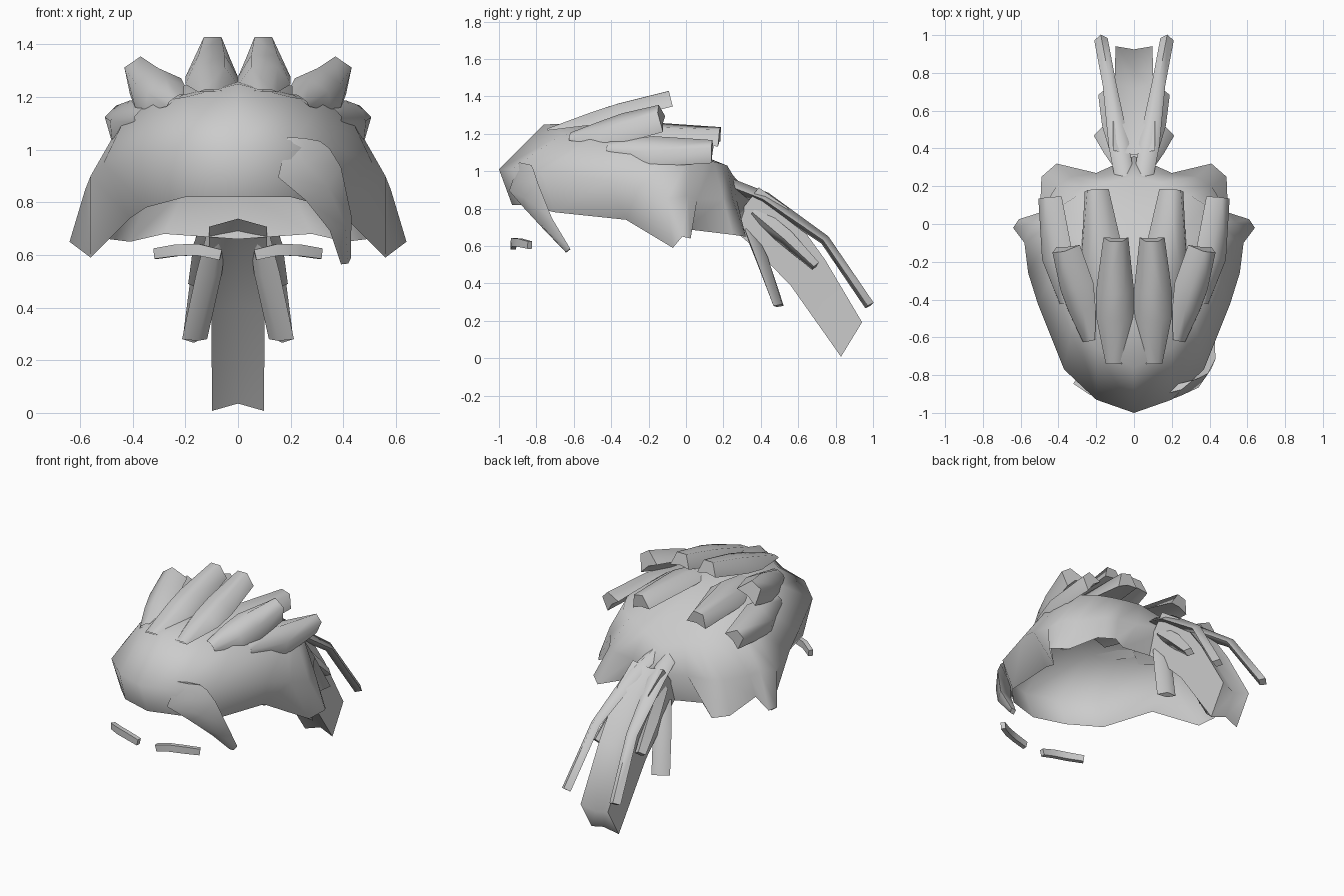
import bpy, bmesh
from math import radians
from mathutils import Vector, Matrix

if "Cube" in bpy.data.objects:
    bpy.data.objects.remove(bpy.data.objects["Cube"])

WEDGE = [(-1, -.7), (0, -.45), (1, -.7), (.5, 1), (-.5, 1)]
NOTCHED = [(-1, -1), (0, -.7), (1, -1), (1, 1), (0, .7), (-1, 1)]
DIAMOND = [(-1, 0), (-.1, -.8), (1, 0), (-.1, 1)]
BOX = [(-1, -1), (1, -1), (1, 1), (-1, 1)]


def finish(name, bm, mirror, angle):
    bmesh.ops.recalc_face_normals(bm, faces=bm.faces)
    me = bpy.data.meshes.new(name)
    bm.to_mesh(me)
    bm.free()
    ob = bpy.data.objects.new(name, me)
    bpy.context.collection.objects.link(ob)
    if mirror:
        m = ob.modifiers.new("Mirror", 'MIRROR')
        m.merge_threshold = 0.002
    bpy.ops.object.select_all(action='DESELECT')
    ob.select_set(True)
    bpy.context.view_layer.objects.active = ob
    bpy.ops.object.shade_smooth_by_angle(angle=radians(angle))
    return ob


def lock(name, stations, section, roll=0, side=None, mirror=True, angle=78,
         closed=False, end_up=None):
    """Loft a section along stations (x, y, z, half width, half thickness)."""
    bm = bmesh.new()
    pts = [Vector(s[:3]) for s in stations]
    rings = []
    for i, s in enumerate(stations):
        t = (pts[min(i + 1, len(pts) - 1)] - pts[max(i - 1, 0)]).normalized()
        a = Vector(side) if side else t.cross(Vector((0, 0, 1)))
        a = (a - t * a.dot(t)).normalized()
        a = Matrix.Rotation(radians(roll), 3, t) @ a
        b = a.cross(t)
        if end_up and i == len(stations) - 1:   # oblique end cut
            b = Vector(end_up).normalized()
        rings.append([bm.verts.new(pts[i] + a * u * s[3] + b * v * s[4]) for u, v in section])
    n = len(section)
    for r, q in zip(rings, rings[1:]):
        for k in range(n):
            bm.faces.new((r[k], r[(k + 1) % n], q[(k + 1) % n], q[k]))
    bm.faces.new(rings[-1])
    if closed:
        bm.faces.new(rings[0])
    return finish(name, bm, mirror, angle)


# Hair cap: half shell, columns run front to back, each from rim to crown
columns = [
    [(0, -.93, .82), (0, -1, 1.01), (0, -.76, 1.25)],
    [(.2, -.87, .82), (.2, -.93, 1.01), (.2, -.66, 1.2)],
    [(.35, -.70, .78), (.37, -.77, 1.0), (.32, -.5, 1.18)],
    [(.41, -.32, .74), (.51, -.42, .95), (.42, -.25, 1.14)],
    [(.56, -.07, .59), (.56, -.26, .9), (.44, -.12, 1.11)],
    [(.64, -.02, .65), (.58, -.1, .85), (.44, -.05, 1.1)],
    [(.61, .025, .64), (.54, .01, .87), (.42, .02, 1.08)],
    [(.5, .0, .69), (.5, .06, .85), (.38, .1, 1.06)],
    [(.49, .25, .66), (.41, .2, .85), (.3, .15, 1.05)],
    [(.41, .32, .65), (.33, .25, .85), (.22, .19, 1.04)],
    [(.28, .23, .68), (.2, .27, .85), (.14, .22, 1.03)],
    [(0, .3, .66), (0, .36, .85), (0, .25, .98)],
]
bm = bmesh.new()
grid = [[bm.verts.new(p) for p in c] for c in columns]
apex = bm.verts.new((0, -.36, 1.26))
for c, d in zip(grid, grid[1:]):
    for j in range(2):
        bm.faces.new((c[j], d[j], d[j + 1], c[j + 1]))
    bm.faces.new((c[2], d[2], apex))
finish("hair_cap", bm, True, 89)

# Swept-back locks on the crown, emerging flush from the cap
lock("crown_lock_inner", [(.1, -.74, 1.222, .05, .006), (.1, -.5, 1.275, .1, .04),
                          (.1, -.36, 1.31, .1, .05), (.096, -.08, 1.38, .066, .05)], WEDGE)
lock("crown_lock_outer", [(.24, -.62, 1.19, .04, .006), (.29, -.45, 1.215, .09, .035),
                          (.32, -.33, 1.24, .105, .05), (.37, -.13, 1.285, .075, .06)],
     WEDGE, roll=35)
lock("rear_lock_inner", [(.14, -.5, 1.2, .06, .01), (.17, -.2, 1.21, .12, .04),
                         (.205, .18, 1.18, .065, .05)], WEDGE, roll=12)
lock("rear_lock_outer", [(.37, -.42, 1.135, .04, .01), (.42, -.18, 1.12, .11, .04),
                         (.45, .14, 1.11, .06, .05)], WEDGE, roll=45)

# Ponytail with loose strands
lock("ponytail", [(0, .31, .81, .11, .13), (0, .44, .71, .11, .14),
                  (0, .65, .46, .102, .115), (0, .885, .1, .098, .108)],
     NOTCHED, mirror=False, end_up=(0, .055, .09))
lock("upper_strand", [(.05, .24, .92, .05, .04), (.08, .42, .85, .055, .04),
                      (.13, .74, .63, .036, .03), (.175, .978, .28, .036, .03)], DIAMOND)
lock("middle_strand", [(.09, .36, .78, .03, .05), (.125, .53, .64, .045, .05),
                       (.155, .69, .49, .035, .03)], DIAMOND)
lock("lower_strand", [(.08, .33, .69, .04, .03), (.11, .4, .53, .055, .04),
                      (.165, .495, .28, .055, .02)], DIAMOND)

# Single curved bang on the right of the face
lock("side_bang", [(.25, -.86, 1.04, .07, .02), (.25, -.88, .95, .13, .03),
                   (.325, -.83, .87, .1, .05), (.39, -.74, .72, .055, .045),
                   (.41, -.63, .575, .024, .02)], DIAMOND, side=(.75, .5, .35),
     mirror=False, closed=True)

# Eyebrows
lock("eyebrow", [(.065, -.925, .6, .02, .014), (.15, -.92, .62, .022, .014),
                 (.23, -.89, .618, .022, .014), (.312, -.835, .605, .02, .014)],
     BOX, side=(0, 0, 1), closed=True)
